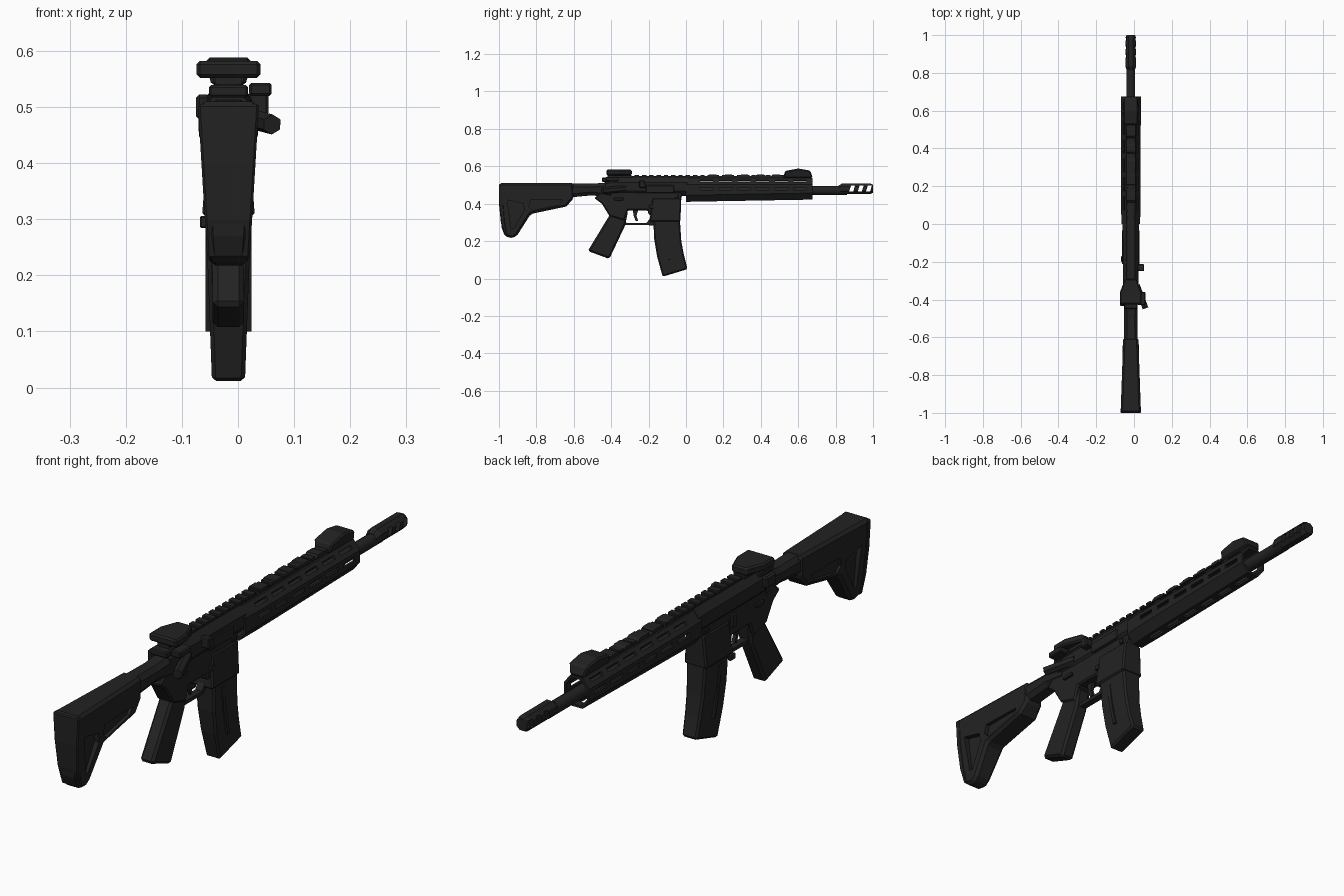
import bpy, bmesh, math
from mathutils import Vector, Matrix

if "Cube" in bpy.data.objects:
    bpy.data.objects.remove(bpy.data.objects["Cube"])

CX = -0.017  # centre plane of the body

black = bpy.data.materials.new("matte_black")
black.diffuse_color = (0.0165, 0.0165, 0.0165, 1)
black.use_nodes = True
black.node_tree.nodes["Principled BSDF"].inputs["Base Color"].default_value = black.diffuse_color


def finish(name, bm, bevel=0.0, smooth=False):
    bmesh.ops.recalc_face_normals(bm, faces=bm.faces)
    me = bpy.data.meshes.new(name)
    bm.to_mesh(me)
    bm.free()
    me.materials.append(black)
    ob = bpy.data.objects.new(name, me)
    bpy.context.collection.objects.link(ob)
    bpy.context.view_layer.objects.active = ob
    bpy.ops.object.select_all(action='DESELECT')
    ob.select_set(True)
    if bevel:
        m = ob.modifiers.new("bevel", 'BEVEL')
        m.width, m.segments, m.limit_method = bevel, 1, 'ANGLE'
        m.angle_limit = math.radians(40)
        bpy.ops.object.modifier_apply(modifier=m.name)
    if smooth:
        bpy.ops.object.shade_smooth_by_angle(angle=math.radians(35))
    return ob


def add_prism(bm, pts, half, cx=CX):
    """Side profile of (y, z) points extruded across x; half may depend on z."""
    h = half if callable(half) else (lambda y, z: half)
    a = [bm.verts.new((cx - h(y, z), y, z)) for y, z in pts]
    b = [bm.verts.new((cx + h(y, z), y, z)) for y, z in pts]
    bm.faces.new(a)
    bm.faces.new(b[::-1])
    for i in range(len(pts)):
        j = (i + 1) % len(pts)
        bm.faces.new((a[j], a[i], b[i], b[j]))


def prism(name, pts, half, bevel=0.0, cx=CX):
    bm = bmesh.new()
    add_prism(bm, pts, half, cx)
    return finish(name, bm, bevel)


def add_box(bm, c, s, rot=None):
    m = Matrix.Translation(c) @ (rot or Matrix()) @ Matrix.Diagonal((*s, 1))
    bmesh.ops.create_cube(bm, size=1, matrix=m)


def box(name, c, s, bevel=0.0, rot=None):
    bm = bmesh.new()
    add_box(bm, c, s, rot)
    return finish(name, bm, bevel)


def add_loft(bm, rings, caps=True):
    """Skin a list of equal-length rings of points."""
    vs = [[bm.verts.new(p) for p in r] for r in rings]
    n = len(vs[0])
    for r, s in zip(vs, vs[1:]):
        for i in range(n):
            bm.faces.new((r[i], r[(i + 1) % n], s[(i + 1) % n], s[i]))
    if caps:
        bm.faces.new(vs[0])
        bm.faces.new(vs[-1][::-1])
    return vs


def circle(y, z, r, n=12):
    return [(CX + r * math.cos(math.tau * (i + .5) / n), y,
             z + r * math.sin(math.tau * (i + .5) / n)) for i in range(n)]


def octagon(y, z0, z1, hw, cut):
    """Octagonal section, taller than wide, with cut corners."""
    q = [(hw, z0 + cut), (hw, z1 - cut), (hw - cut * .8, z1)]
    left = [(-x, z) for x, z in reversed(q)]
    pts = q + left + [(-hw + cut * .8, z0), (hw - cut * .8, z0)]
    return [(CX + x, y, z) for x, z in pts]


def carve(ob, bm):
    """Subtract the closed pieces in bm from ob."""
    cutter = finish("cutter", bm)
    cutter.hide_render = True
    m = ob.modifiers.new("cut", 'BOOLEAN')
    m.operation, m.solver, m.object = 'DIFFERENCE', 'EXACT', cutter
    bpy.context.view_layer.objects.active = ob
    bpy.ops.object.modifier_apply(modifier=m.name)
    bpy.data.objects.remove(cutter)


# Shoulder stock with side pockets
stock = prism("stock", [(-1, .51), (-1, .40), (-.985, .27), (-.968, .225), (-.925, .215),
                        (-.90, .235), (-.83, .345), (-.64, .385), (-.60, .43), (-.60, .51)],
              lambda y, z: (.034 + .07 * (z - .215)) * (.74 if y > -.62 else 1), .011)
bm = bmesh.new()
for s in (-1, 1):
    x = CX + s * .054
    add_prism(bm, [(-.955, .42), (-.935, .27), (-.92, .27), (-.865, .365), (-.87, .40)], .028, x)
    add_prism(bm, [(-.84, .385), (-.82, .365), (-.68, .395), (-.66, .42), (-.83, .42)], .024, x)
carve(stock, bm)
prism("butt_pad", [(-1, .505), (-1, .40), (-.99, .30), (-.97, .23), (-.955, .23),
                   (-.968, .30), (-.975, .40), (-.975, .505)],
      lambda y, z: .038 + .06 * (z - .23), .004)

# Buffer tube with a sloping underside into the receiver
bm = bmesh.new()
add_loft(bm, [octagon(y, z0, z1, w, .018) for y, z0, z1, w in
              [(-.66, .43, .509, .036), (-.50, .445, .507, .035), (-.40, .43, .515, .037)]])
finish("buffer_tube", bm)

# Lower receiver and magazine well
prism("lower_receiver", [(-.49, .43), (-.43, .485), (-.01, .485), (-.03, .41), (-.035, .34),
                         (-.20, .34), (-.205, .365), (-.31, .365), (-.33, .31), (-.41, .335),
                         (-.45, .40)], .034, .006)
prism("magazine_well", [(-.195, .305), (-.03, .305), (-.025, .43), (-.18, .43)],
      lambda y, z: .047 if z < .35 else .038, .006)

# Upper receiver
bm = bmesh.new()
add_loft(bm, [octagon(y, .44, z1, w, .028) for y, z1, w in
              [(-.43, .535, .036), (-.38, .542, .041), (.01, .542, .043)]])
finish("upper_receiver", bm)
box("ejection_port_cover", (CX + .043, -.14, .478), (.008, .15, .042), .003)

# Pistol grip
prism("pistol_grip", [(-.525, .147), (-.41, .105), (-.325, .285), (-.31, .36), (-.43, .39),
                      (-.405, .345)], .028, .009)

# Trigger guard and trigger
prism("trigger_guard", [(-.335, .30), (-.32, .285), (-.20, .285), (-.18, .31), (-.19, .325),
                        (-.21, .298), (-.315, .298)], .014)
prism("trigger", [(-.285, .37), (-.255, .37), (-.265, .335), (-.255, .308), (-.268, .306),
                  (-.28, .335)], .007)

# Curved magazine with raised side ribs
mag = [(-.175, .32), (-.17, .21), (-.155, .12), (-.125, .01), (.008, .05),
       (-.012, .13), (-.025, .20), (-.033, .32)]
prism("magazine", mag, lambda y, z: .029 + .012 * z / .32, .007)
for s in (-1, 1):
    prism("magazine_rib", [(-.13, .29), (-.118, .20), (-.095, .10), (-.082, .10),
                           (-.103, .20), (-.113, .29)], .004, 0, CX + s * .037)

# Hollow handguard: outer and inner shells bridged at the ends
bm = bmesh.new()
outer = [octagon(y, z0, .537, w, .035) for y, z0, w in
         [(0, .41, .049), (.10, .412, .052), (.675, .422, .053)]]
inner = [octagon(y, z0 + .009, .528, w - .009, .031) for y, z0, w in
         [(.675, .422, .053), (.10, .412, .052), (0, .41, .049)]]
vs = add_loft(bm, outer + inner, caps=False)
for i in range(8):
    bm.faces.new((vs[-1][i], vs[-1][(i + 1) % 8], vs[0][(i + 1) % 8], vs[0][i]))
guard = finish("handguard", bm)
# Ventilation slots on the sides, angled faces and underside
bm = bmesh.new()
for i in range(6):
    y = .11 + i * .1
    add_box(bm, (CX, y, .48), (.2, .07, .015))
    add_box(bm, (CX, y, .417), (.022, .07, .04))
    for s in (-1, 1):
        rot = Matrix.Rotation(s * math.radians(45), 4, 'Y')
        add_box(bm, (CX + s * .042, y, .526), (.013, .07, .05), rot)
carve(guard, bm)

# Toothed top rail
bm = bmesh.new()
add_box(bm, (CX, .13, .541), (.034, 1.08, .012))
for i in range(27):
    add_box(bm, (CX, -.38 + i * .039, .5495), (.044, .023, .009))
finish("top_rail", bm)

# Low rail covers on the handguard
for i in range(5):
    y = .11 + i * .085
    prism("rail_cover", [(y, .543), (y + .015, .556), (y + .05, .556), (y + .075, .543)], .024)

# Barrel
bm = bmesh.new()
add_loft(bm, [circle(y, .471, r) for y, r in [(-.0, .02), (.60, .02), (.60, .024), (.86, .024)]])
finish("barrel", bm, smooth=True)

# Muzzle brake with slanted side ports
bm = bmesh.new()
add_loft(bm, [circle(y, z, r, 8) for y, z, r in
              [(.815, .474, .024), (.835, .48, .031), (.985, .48, .031), (1, .48, .024)]])
brake = finish("muzzle_brake", bm)
bm = bmesh.new()
for y in (.872, .918, .962):
    add_prism(bm, [(y, .465), (y + .022, .465), (y + .032, .497), (y + .01, .497)], .1)
carve(brake, bm)

# Folded rear sight
prism("rear_sight_base", [(-.42, .54), (-.29, .54), (-.295, .56), (-.42, .56)], .024)
bm = bmesh.new()
plan = [(-.057, -.425), (-.057, -.36), (-.03, -.29), (.03, -.29), (.057, -.36), (.057, -.425)]
add_loft(bm, [[(CX + x, y, z) for x, y in plan] for z in (.552, .582)])
finish("rear_sight", bm, .006)

# Folded front sight
prism("front_sight", [(.52, .538), (.53, .575), (.60, .588), (.665, .577), (.677, .538)],
      lambda y, z: .04 if z > .56 else .03, .006)

# Charging handle
box("charging_handle", (CX, -.405, .528), (.07, .09, .022), .004)
prism("charging_latch", [(-.43, .52), (-.36, .52), (-.36, .543), (-.43, .543)], .02, .004, .04)
box("charging_tab", (CX - .045, -.405, .50), (.025, .06, .045), .006)

# Forward assist, angled out to the right rear
d = Vector((.045, -.12, -.012)).normalized()
bm = bmesh.new()
bmesh.ops.create_cone(bm, cap_ends=True, segments=6, radius1=.018, radius2=.018, depth=.13,
                      matrix=Matrix.Translation((.038, -.385, .475))
                      @ d.to_track_quat('Z', 'Y').to_matrix().to_4x4())
finish("forward_assist", bm)

# Shell deflector
prism("shell_deflector", [(-.25, .485), (-.21, .485), (-.225, .525), (-.25, .525)],
      .018, .004, .036)

# Small controls
for s in (-1, 1):
    box("selector_lever", (CX + s * .037, -.36, .425), (.012, .05, .014), .002)
    box("receiver_pin", (CX + s * .035, -.05, .44), (.01, .02, .02), .002)
box("bolt_catch", (CX - .04, -.20, .425), (.014, .025, .05), .003)
box("magazine_release", (CX + .038, -.185, .385), (.012, .025, .02), .002)
box("left_tab", (CX - .044, -.185, .295), (.014, .03, .022), .003)
